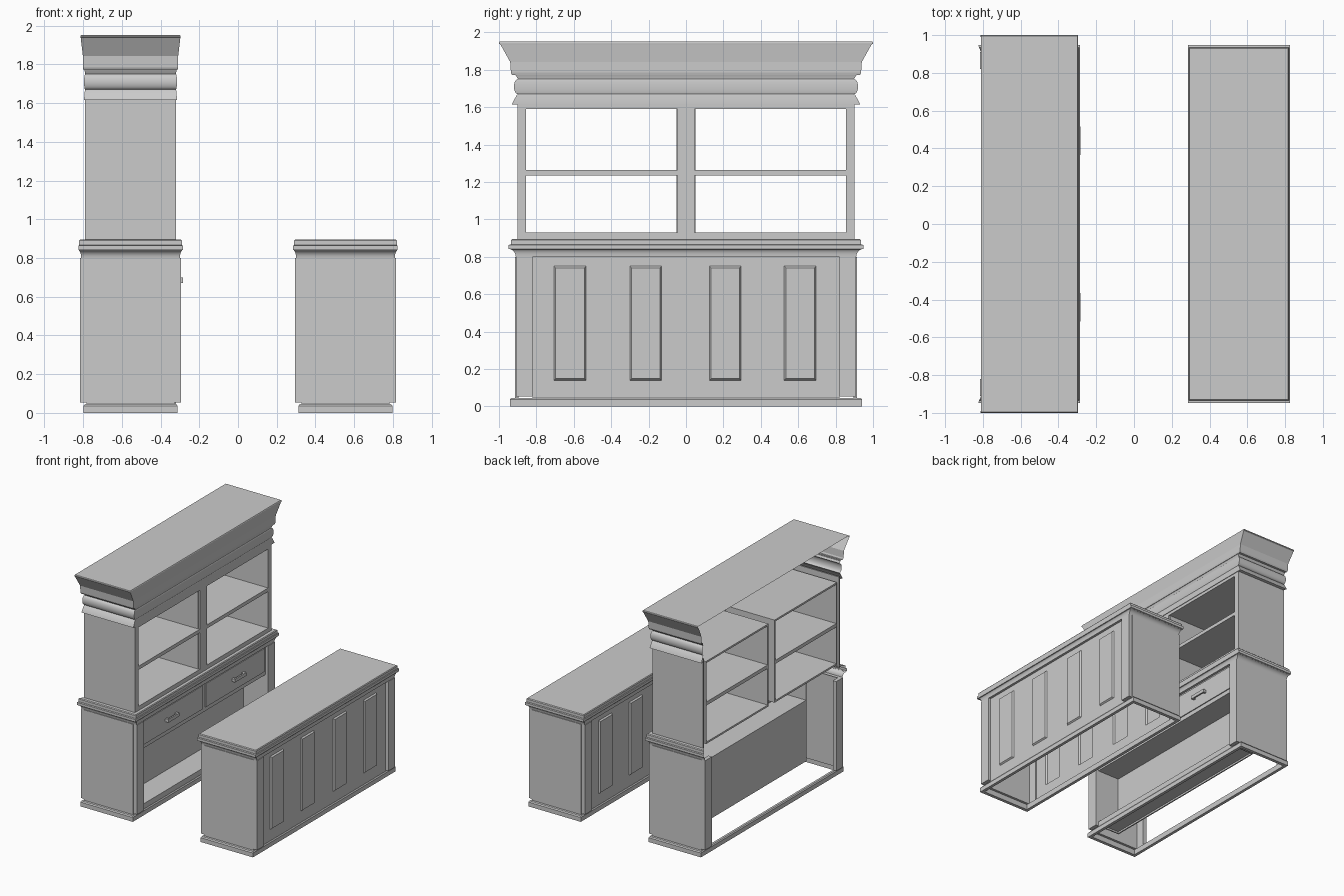
import bpy, bmesh, math
from mathutils import Vector

if "Cube" in bpy.data.objects:
    bpy.data.objects.remove(bpy.data.objects["Cube"])

C = 0.555          # distance of each cabinet centre from x = 0


def finish(name, bm, smooth=False):
    me = bpy.data.meshes.new(name)
    bm.to_mesh(me)
    bm.free()
    ob = bpy.data.objects.new(name, me)
    bpy.context.collection.objects.link(ob)
    if smooth:
        bpy.ops.object.select_all(action='DESELECT')
        ob.select_set(True)
        bpy.context.view_layer.objects.active = ob
        bpy.ops.object.shade_smooth_by_angle(angle=math.radians(35))
    return ob


def box(name, x0, x1, y0, y1, z0, z1):
    bm = bmesh.new()
    bmesh.ops.create_cube(bm, size=1)
    for v in bm.verts:
        v.co = Vector(((x0 + x1) / 2 + v.co.x * (x1 - x0),
                       (y0 + y1) / 2 + v.co.y * (y1 - y0),
                       (z0 + z1) / 2 + v.co.z * (z1 - z0)))
    return finish(name, bm)


def moulding(name, cx, profile, open_back=False, cap=False, smooth=False):
    """Sweep a profile of (half x, half y, z) round a mitred rectangle."""
    bm = bmesh.new()
    rings = [[bm.verts.new((cx + sx * hx, sy * hy, z))
              for sx, sy in ((-1, -1), (1, -1), (1, 1), (-1, 1))]
             for hx, hy, z in profile]
    for a, b in zip(rings, rings[1:]):
        for i in range(3 if open_back else 4):
            j = (i + 1) % 4
            bm.faces.new((a[i], a[j], b[j], b[i]))
    if cap:
        bm.faces.new(rings[-1])
    return finish(name, bm, smooth)


def panelled_face(name, x, side):
    """Long face with four raised, bevelled panels."""
    ys = [-.82, -.705, -.535, -.3, -.13, .125, .295, .525, .695, .82]
    zs = [.045, .14, .75, .80]
    bm = bmesh.new()
    g = [[bm.verts.new((x, y, z)) for z in zs] for y in ys]
    panels = []
    for i in range(len(ys) - 1):
        for j in range(3):
            vs = [g[i][j], g[i + 1][j], g[i + 1][j + 1], g[i][j + 1]]
            f = bm.faces.new(vs if side > 0 else vs[::-1])
            if j == 1 and i % 2:
                panels.append(f)
    bm.normal_update()
    bmesh.ops.inset_individual(bm, faces=panels, thickness=.012, depth=.012)
    return finish(name, bm)


PLINTH = [(.2175, .915, 0), (.2425, .942, 0), (.2425, .942, .036),
          (.236, .935, .045), (.2175, .915, .045), (.2175, .915, 0)]
cove = [(.27 - .015 * math.cos(t), .945 - .035 * math.cos(t), .80 + .04 * math.sin(t))
        for t in [k * math.pi / 12 for k in range(7)]]
LEDGE = [(.22, .88, .80)] + cove[:-1] + [
    (.265, .935, .84), (.27, .948, .842), (.27, .948, .864),
    (.265, .935, .866), (.265, .935, .889), (.26, .929, .895)]

# Shared base of both cabinets: plinth, end panels, corner pilasters
for label, cx in (("back_bar", -C), ("counter", C)):
    moulding(label + "_plinth", cx, PLINTH)
    for sy in (-1, 1):
        y0, y1 = sorted((sy * .895, sy * .915))
        box(label + "_end_panel", cx - .2275, cx + .2275, y0, y1, .045, .80)
        y0, y1 = sorted((sy * .82, sy * .91))
        for sx in (-1, 1):
            x0, x1 = sorted((cx + sx * .2275, cx + sx * .26))
            box(label + "_pilaster", x0, x1, y0, y1, .053, .80)

# Counter: panelled on both long sides with a closed top
moulding("counter_top", C, LEDGE, cap=True, smooth=True)
panelled_face("counter_front_face", C + .235, 1)
panelled_face("counter_rear_face", C - .235, -1)

# Back bar lower ledge, open at the rear
moulding("back_bar_ledge", -C, LEDGE + [(.225, .88, .895)], open_back=True, smooth=True)

# Lower compartment
F = -.32           # front plane of the back bar
box("drawer_board", F - .015, F, -.82, .82, .57, .80)
box("bottom_rail", F - .015, F, -.82, .82, .045, .09)
box("compartment_floor", -.534, F - .015, -.82, .82, .075, .09)
box("compartment_ceiling", -.534, F, -.82, .82, .555, .57)
box("compartment_back", -.536, -.525, -.82, .82, .06, .57)
for sy in (-1, 1):
    y0, y1 = sorted((sy * .82, sy * .83))
    box("compartment_side", -.534, F, y0, y1, .06, .80)
    # Drawer front with bar pull
    y0, y1 = sorted((sy * .02, sy * .80))
    box("drawer_front", F, F + .008, y0, y1, .59, .785)
    yc = sy * .44
    box("drawer_pull", F + .025, F + .037, yc - .075, yc + .075, .672, .70)
    for s in (-1, 1):
        box("pull_post", F + .008, F + .026, yc + s * .065 - .01, yc + s * .065 + .01, .674, .698)

# Upper hutch: ends, face frame and two open bays
B = -.79           # rear edge of shelves
box("centre_stile", F - .015, F, -.045, .045, .895, 1.62)
for z0, z1 in ((.895, .93), (1.235, 1.265), (1.59, 1.62)):
    box("face_rail", F - .015, F, -.90, .90, z0, z1)
for sy in (-1, 1):
    y0, y1 = sorted((sy * .89, sy * .902))
    box("hutch_end", B, F, y0, y1, .88, 1.64)
    y0, y1 = sorted((sy * .855, sy * .90))
    box("outer_stile", F - .015, F, y0, y1, .895, 1.62)
    y0, y1 = sorted((sy * .045, sy * .855))
    for z0, z1 in ((.915, .93), (1.235, 1.265), (1.59, 1.605)):
        box("shelf", B, F - .015, y0, y1, z0, z1)
    for y in (.04, .855):
        y0, y1 = sorted((sy * y, sy * (y + .01)))
        box("bay_side", B, F - .015, y0, y1, .915, 1.605)

# Frieze with half-round bead
bead = [(.234 + .006 * math.sin(t), .898 + .022 * math.sin(t), 1.71 - .04 * math.cos(t))
        for t in [k * math.pi / 10 for k in range(11)]]
moulding("frieze", -C, [(.23, .895, 1.615), (.24, .93, 1.615), (.24, .928, 1.622),
                        (.236, .905, 1.665)] + bead +
         [(.238, .91, 1.77), (.24, .912, 1.775)], open_back=True, smooth=True)

# Crown with flared top
moulding("crown", -C, [(.235, .90, 1.772), (.243, .93, 1.772), (.246, .936, 1.785),
                       (.246, .94, 1.842), (.257, .992, 1.935), (.258, 1.0, 1.94),
                       (.258, 1.0, 1.947), (.255, .995, 1.952)],
         open_back=True, cap=True)
